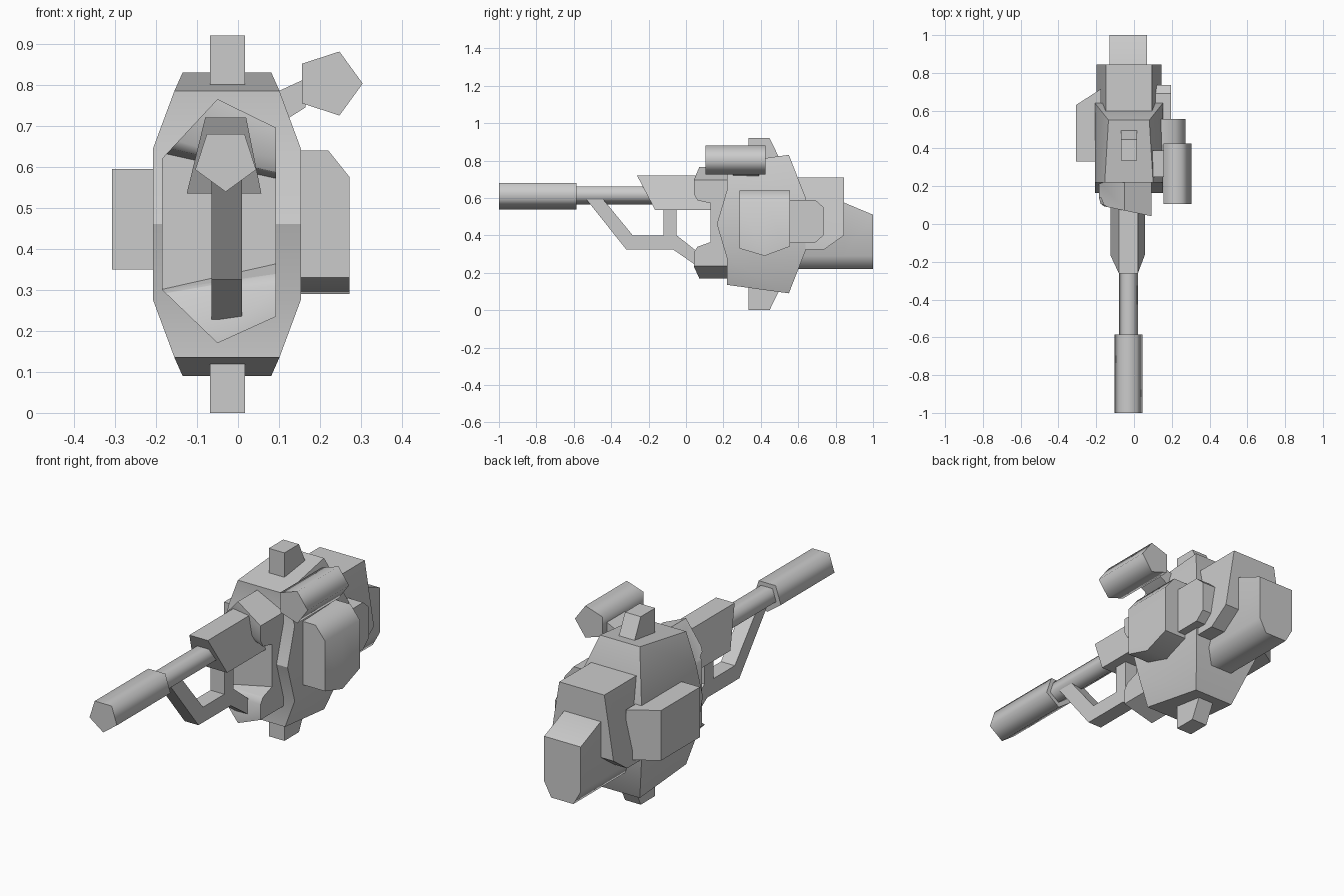
import bpy, bmesh, math

cube = bpy.data.objects.get("Cube")
if cube:
    bpy.data.objects.remove(cube, do_unlink=True)

grey = bpy.data.materials.new("plain grey")
grey.use_nodes = True
grey.diffuse_color = (0.6, 0.6, 0.6, 1)
grey.node_tree.nodes["Principled BSDF"].inputs["Base Color"].default_value = (0.6, 0.6, 0.6, 1)

CX = -0.027   # centre line of the main assembly
CZ = 0.46     # mid height of the main body


def shade(ob, angle):
    """Smooth faces, keeping edges above the angle sharp."""
    bm = bmesh.new()
    bm.from_mesh(ob.data)
    bmesh.ops.recalc_face_normals(bm, faces=bm.faces)
    for f in bm.faces:
        f.smooth = True
    for e in bm.edges:
        e.smooth = e.calc_face_angle(0) < math.radians(angle)
    bm.to_mesh(ob.data)
    bm.free()


def loft(name, rings, angle=30):
    """Skin equal-length rings of 3D points and cap both ends."""
    bm = bmesh.new()
    vs = [[bm.verts.new(p) for p in r] for r in rings]
    n = len(rings[0])
    for a, b in zip(vs, vs[1:]):
        for i in range(n):
            j = (i + 1) % n
            bm.faces.new((a[i], a[j], b[j], b[i]))
    bm.faces.new(vs[0])
    bm.faces.new(vs[-1][::-1])
    me = bpy.data.meshes.new(name)
    bm.to_mesh(me)
    bm.free()
    me.materials.append(grey)
    ob = bpy.data.objects.new(name, me)
    bpy.context.collection.objects.link(ob)
    shade(ob, angle)
    return ob


def prism(name, pts, axis, a, b, angle=30):
    """Extrude a 2D outline along an axis from a to b."""
    put = {"x": lambda p, t: (t, p[0], p[1]),
           "y": lambda p, t: (p[0], t, p[1]),
           "z": lambda p, t: (p[0], p[1], t)}[axis]
    return loft(name, [[put(p, t) for p in pts] for t in (a, b)], angle)


def tube(name, x, z, r, turn, y0, y1):
    """Five-sided smooth tube along y."""
    pts = [(x + r * math.cos(math.radians(turn + 72 * i)),
            z + r * math.sin(math.radians(turn + 72 * i))) for i in range(5)]
    return prism(name, pts, "y", y0, y1, 75)


# Main body: horizontal rings of (front y, z, half width, back y, z, half width)
upper = [(0.22, 0.785, 0.128, 0.55, 0.83, 0.108),
         (0.22, 0.645, 0.18, 0.64, 0.60, 0.18)]
middle = [(0.165, CZ, 0.18, 0.64, CZ, 0.18)]
lower = [(a, 2 * CZ - za, wa, b, 2 * CZ - zb, wb)
         for a, za, wa, b, zb, wb in reversed(upper)]
loft("main_body", [[(CX - wa, a, za), (CX + wa, a, za), (CX + wb, b, zb), (CX - wb, b, zb)]
                   for a, za, wa, b, zb, wb in upper + middle + lower])

# Front collar: notched profile trimmed by an uneven hexagon
right_cut = [(0.04, 0.1), (0.04, 0.31), (0.06, 0.34), (0.13, 0.365), (0.13, 0.57),
             (0.06, 0.585), (0.04, 0.62), (0.04, 0.8), (0.25, 0.8), (0.25, 0.1)]
left_cut = [(0.10, 0.1), (0.10, 0.27), (0.11, 0.29), (0.14, 0.30), (0.14, 0.635),
            (0.11, 0.65), (0.10, 0.67), (0.10, 0.8), (0.25, 0.8), (0.25, 0.1)]
trim = loft("collar_trim", [[(0.10, y, z) for y, z in right_cut],
                            [(-0.19, y, z) for y, z in left_cut]])
collar = prism("front_collar", [(-0.05, 0.765), (0.093, 0.695), (0.093, 0.235),
                                (-0.05, 0.17), (-0.185, 0.30), (-0.185, 0.62)], "y", 0.0, 0.23)
mod = collar.modifiers.new("trim", "BOOLEAN")
mod.operation = "INTERSECT"
mod.solver = "EXACT"
mod.object = trim
bpy.context.view_layer.objects.active = collar
bpy.ops.object.modifier_apply(modifier=mod.name)
bpy.data.objects.remove(trim, do_unlink=True)
shade(collar, 50)

# Barrel group
tube("barrel", -0.028, 0.618, 0.053, -90, -0.62, 0.1)
tube("muzzle", -0.03, 0.617, 0.078, -90, -1.0, -0.585)
loft("barrel_shroud", [[(-0.125, yb, 0.535), (0.057, yb, 0.535), (0.02, yt, 0.72), (-0.08, yt, 0.72)]
                       for yb, yt in ((-0.165, -0.262), (0.2, 0.2))])

# Open brace under the barrel
prism("brace", [(-0.535, 0.595), (-0.32, 0.325), (-0.07, 0.325), (0.07, 0.228), (0.07, 0.305),
                (-0.05, 0.40), (-0.285, 0.40), (-0.445, 0.595)], "x", -0.065, 0.01)
prism("brace_post", [(-0.12, 0.39), (-0.05, 0.39), (-0.05, 0.545), (-0.12, 0.545)],
      "x", -0.065, 0.01)

# Lugs above and below the body
for name, s in (("top_lug", 1), ("bottom_lug", -1)):
    prism(name, [(y, CZ + s * h) for y, h in
                 ((0.335, 0.33), (0.335, 0.46), (0.447, 0.46), (0.51, 0.33))], "x", -0.068, 0.017)

# Side pods
prism("right_pod", [(-0.307, 0.33), (-0.307, 0.63), (-0.175, 0.715), (-0.175, 0.33)],
      "z", 0.35, 0.595)
loft("left_pod", [[(0.13, y, 0.64), (0.22, y, 0.64), (0.272, y, 0.575), (0.272, y, b), (0.13, y, b)]
                  for y, b in ((0.285, 0.33), (0.42, 0.29), (0.555, 0.34))], 60)
prism("left_rear_block", [(0.5, 0.59), (0.69, 0.59), (0.735, 0.55), (0.735, 0.40),
                          (0.69, 0.36), (0.5, 0.36)], "x", 0.08, 0.195)

# Rear housing and tail
loft("rear_housing", [[(CX - w, 0.56, z), (CX + w, 0.56, z), (CX + w, y, z), (CX - w, y, z)]
                      for z, y, w in ((0.71, 0.845, 0.122), (0.40, 0.845, 0.172),
                                      (0.325, 0.74, 0.172))])
loft("tail", [[(-0.13, y, z), (-0.13, y, 0.29), (-0.09, y, 0.22), (0.03, y, 0.22),
               (0.068, y, 0.29), (0.068, y, z)]
              for y, z in ((0.58, 0.58), (0.845, 0.575), (1.0, 0.51))], 65)

# Sight tube with its bracket
tube("sight_tube", 0.222, 0.803, 0.082, 0, 0.105, 0.425)
prism("sight_bracket", [(0.07, 0.77), (0.10, 0.785), (0.165, 0.815), (0.165, 0.745),
                        (0.125, 0.72), (0.08, 0.70)], "y", 0.25, 0.39)
